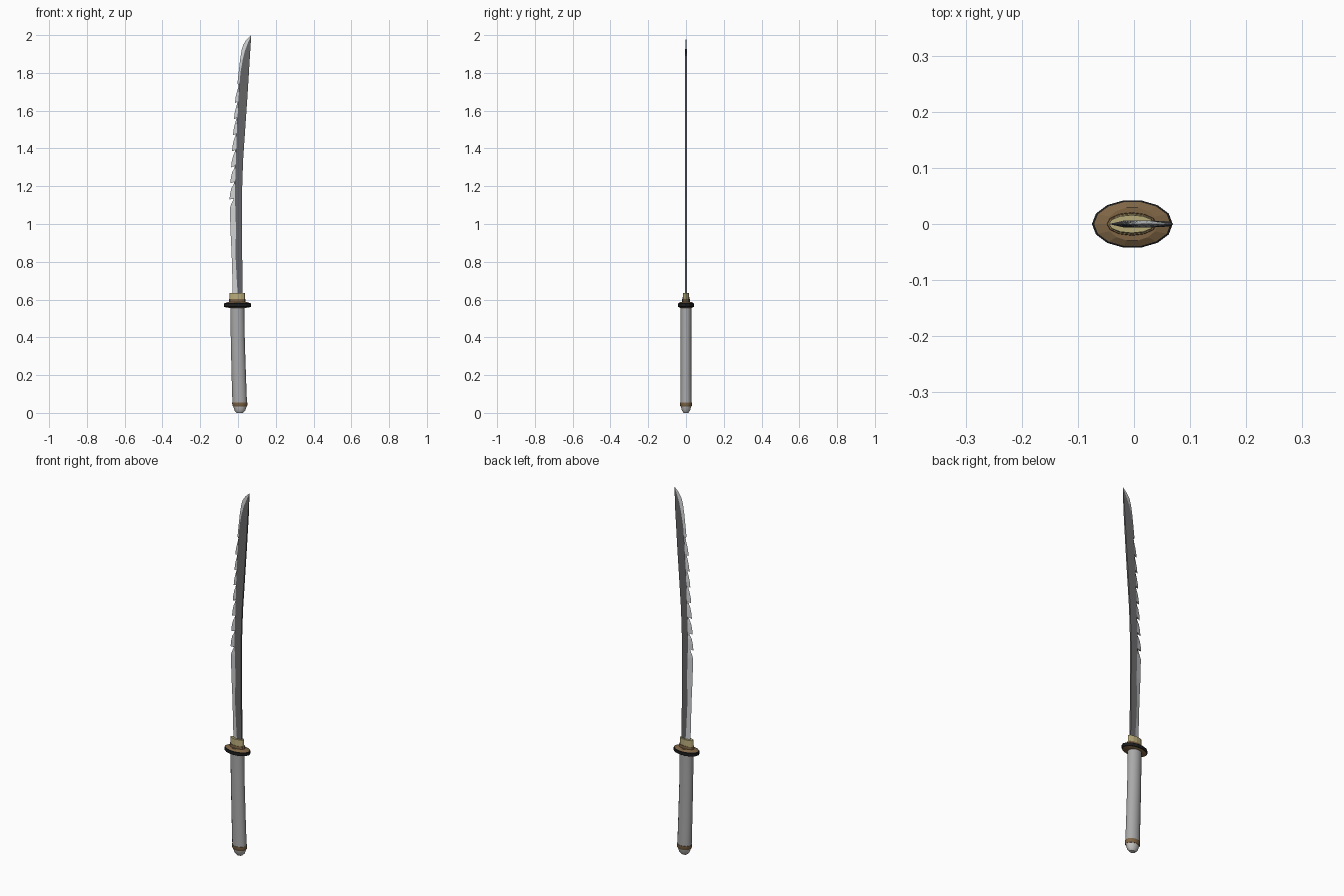
import bpy, bmesh, math

if "Cube" in bpy.data.objects:
    bpy.data.objects.remove(bpy.data.objects["Cube"])


def mat(name, r, g, b):
    m = bpy.data.materials.new(name)
    m.diffuse_color = (r, g, b, 1)
    m.use_nodes = True
    m.node_tree.nodes["Principled BSDF"].inputs["Base Color"].default_value = m.diffuse_color
    return m


STEEL = mat("dark steel", 0.13, 0.13, 0.135)
EDGE = mat("bright edge", 0.62, 0.63, 0.64)
GRIP = mat("grey grip", 0.40, 0.40, 0.40)
CAP = mat("pale cap", 0.60, 0.59, 0.57)
GOLD = mat("pale gold", 0.47, 0.40, 0.19)
BROWN = mat("bronze", 0.21, 0.13, 0.06)
BLACK = mat("black rim", 0.012, 0.012, 0.012)


def finish(bm, name, mats, smooth=None):
    bmesh.ops.remove_doubles(bm, verts=bm.verts, dist=1e-5)
    bmesh.ops.recalc_face_normals(bm, faces=bm.faces)
    me = bpy.data.meshes.new(name)
    bm.to_mesh(me)
    bm.free()
    for m in mats:
        me.materials.append(m)
    ob = bpy.data.objects.new(name, me)
    bpy.context.collection.objects.link(ob)
    if smooth:
        bpy.context.view_layer.objects.active = ob
        ob.select_set(True)
        bpy.ops.object.shade_smooth_by_angle(angle=math.radians(smooth))
        ob.select_set(False)
    return ob


def loft(name, rows, mats, sides=16, smooth=None, band_mats=None):
    """Stack of elliptical rings: rows of (z, centre x, radius x, radius y)."""
    bm = bmesh.new()
    rings = []
    for z, cx, rx, ry in rows:
        rings.append([bm.verts.new((cx + rx * math.cos(math.tau * i / sides),
                                    ry * math.sin(math.tau * i / sides), z))
                      for i in range(sides)])
    for k in range(len(rings) - 1):
        for i in range(sides):
            j = (i + 1) % sides
            f = bm.faces.new((rings[k][i], rings[k][j], rings[k + 1][j], rings[k + 1][i]))
            f.material_index = band_mats[k] if band_mats else 0
    for ring, k in ((rings[0], 0), (rings[-1], -1)):
        bm.faces.new(ring).material_index = band_mats[k] if band_mats else 0
    return finish(bm, name, mats, smooth)


def curve(pts, z):
    """Linear lookup of x at height z in a list of (z, x)."""
    for (z0, x0), (z1, x1) in zip(pts, pts[1:]):
        if z <= z1:
            return x0 + (x1 - x0) * max(0, z - z0) / (z1 - z0)
    return pts[-1][1]


# hilt: end cap, collar band, grip
loft("pommel_cap", [(0, .010, .016, .012), (.012, .010, .028, .022), (.036, .010, .036, .028)],
     [CAP], smooth=30)
loft("pommel_band", [(.034, .010, .037, .029), (.040, .010, .040, .032), (.056, .009, .040, .032)],
     [BROWN], smooth=30)
loft("grip", [(.052, .009, .0385, .030), (.20, .004, .038, .029),
              (.38, -.001, .037, .029), (.565, -.004, .037, .030)], [GRIP], smooth=40)

# guard: black rim with slightly domed bronze faces
loft("guard", [(.556, -.003, .045, .032), (.560, -.003, .068, .040), (.562, -.003, .072, .043),
               (.579, -.003, .072, .043), (.581, -.003, .068, .040), (.588, -.003, .045, .030)],
     [BROWN, BLACK], sides=14, band_mats=[0, 1, 1, 1, 0])

# blade collar: bronze spacer below, pale gold sleeve above
loft("collar_spacer", [(.582, -.004, .045, .021), (.602, -.004, .044, .020)], [BROWN], sides=12)
loft("blade_collar", [(.598, -.004, .041, .018), (.636, -.004, .041, .016)], [GOLD], sides=12)

# blade outline curves (height, x)
SPINE = [(.60, .025), (.85, .022), (1.13, .020), (1.34, .027), (1.66, .049), (1.95, .067), (2.0, .070)]
RIDGE = [(.60, .000), (.70, -.006), (.82, -.015), (.95, -.010), (1.08, -.014), (1.16, -.017),
         (1.5, -.006), (1.7, .005), (1.8, .013), (1.9, .030), (1.96, .053), (2.0, .070)]
TIPS = [(1.13, -.045), (1.38, -.032), (1.64, -.016)]

# cutting edge: smooth base, seven hooked teeth, smooth point
edge = [(.60, -.027), (.72, -.030), (.85, -.034), (.97, -.040), (1.085, -.043), (1.105, -.036),
        (1.135, -.022)]
for i in range(7):
    z = 1.13 + i * .085
    x = curve(TIPS, z)
    root = curve(RIDGE, z + .09) - .005
    edge += [(z, x), (z + .03, x + .003), (z + .06, x + .010), (z + .078, root - .003), (z + .094, root)]
edge += [(1.745, -.003), (1.80, .003), (1.87, .011), (1.92, .019), (1.95, .028), (1.975, .044), (2.0, .070)]

# blade: flat dark body and bevelled bright edge on both sides
bm = bmesh.new()
T = .0065
rows = []
zr = 0
for z, x in edge:
    zr = max(zr + .001, z) if z < 2 else 2.0
    t = T * min(1, (2.0 - zr) / .12)
    xs, xr = curve(SPINE, zr), curve(RIDGE, zr)
    rows.append([bm.verts.new(p) for p in
                 ((x, 0, z), (xr, -t, zr), (xs, -t * .7, zr), (xs, t * .7, zr), (xr, t, zr))])
for a, b in zip(rows, rows[1:]):
    for i in range(5):
        j = (i + 1) % 5
        f = bm.faces.new((a[i], a[j], b[j], b[i]))
        f.material_index = 1 if i in (0, 4) else 0
bm.faces.new(rows[0])
finish(bm, "blade", [STEEL, EDGE])
